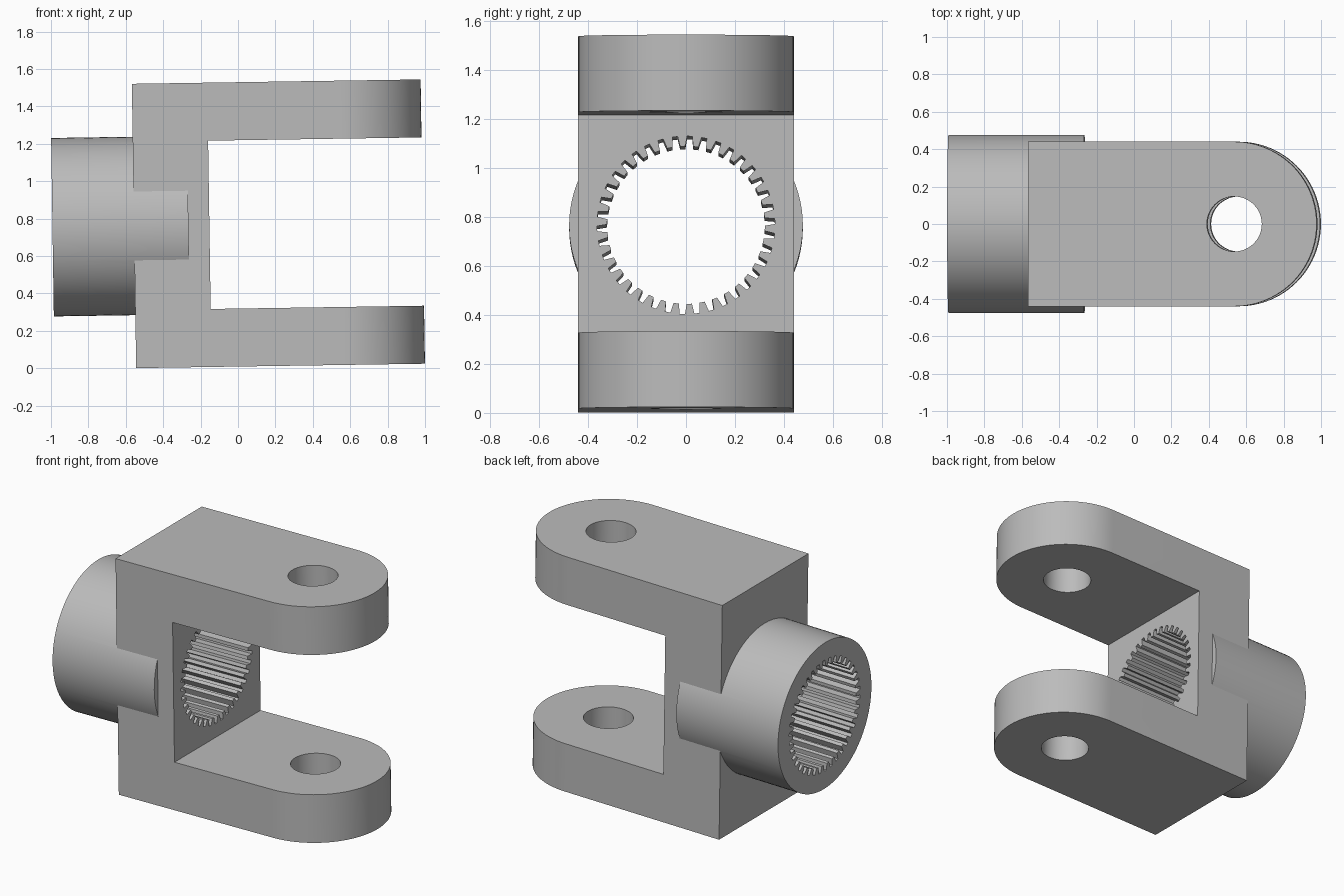
import bpy, bmesh, math
from mathutils import Vector, Matrix

cube = bpy.data.objects.get("Cube")
if cube:
    bpy.data.objects.remove(cube, do_unlink=True)

steel = bpy.data.materials.new("plain grey steel")
steel.use_nodes = True
GREY = (0.5, 0.5, 0.5, 1)
steel.diffuse_color = GREY
steel.node_tree.nodes["Principled BSDF"].inputs["Base Color"].default_value = GREY


def prism(name, points, along, start, end):
    """Extrude a 2D outline along x (outline in y, z) or z (outline in x, y)."""
    place = (lambda p, t: (t, *p)) if along == "x" else (lambda p, t: (*p, t))
    bm = bmesh.new()
    face = bm.faces.new([bm.verts.new(place(p, start)) for p in points])
    solid = bmesh.ops.extrude_face_region(bm, geom=[face])
    moved = [v for v in solid["geom"] if isinstance(v, bmesh.types.BMVert)]
    bmesh.ops.translate(bm, verts=moved, vec=Vector(place((0, 0), end - start)))
    bmesh.ops.recalc_face_normals(bm, faces=bm.faces)
    mesh = bpy.data.meshes.new(name)
    bm.to_mesh(mesh)
    bm.free()
    mesh.materials.append(steel)
    obj = bpy.data.objects.new(name, mesh)
    bpy.context.collection.objects.link(obj)
    return obj


def arc(radius, a0, a1, steps, cx=0.0):
    return [(cx + radius * math.cos(a0 + (a1 - a0) * i / steps),
             radius * math.sin(a0 + (a1 - a0) * i / steps)) for i in range(steps + 1)]


def circle(radius, steps, cx=0.0):
    return arc(radius, 0, math.tau, steps, cx)[:-1]


def combine(target, tool, operation):
    mod = target.modifiers.new(operation.lower(), "BOOLEAN")
    mod.operation, mod.solver, mod.object = operation, "EXACT", tool
    bpy.ops.object.select_all(action="DESELECT")
    target.select_set(True)
    bpy.context.view_layer.objects.active = target
    bpy.ops.object.modifier_apply(modifier=mod.name)
    bpy.data.objects.remove(tool, do_unlink=True)


# Yoke block with rounded fork ends, centred on the bore axis
HALF_W, HALF_H, BACK, PIN_X = 0.44, 0.76, -0.556, 0.548
outline = [(BACK, -HALF_W)] + arc(HALF_W, -math.pi / 2, math.pi / 2, 48, PIN_X) + [(BACK, HALF_W)]
yoke = prism("splined_yoke", outline, "z", -HALF_H, HALF_H)

# Gap between the two fork arms
gap = prism("gap_cutter", [(-0.153, -1), (2, -1), (2, 1), (-0.153, 1)], "z", -0.45, 0.45)
combine(yoke, gap, "DIFFERENCE")

# Round hub that bulges through the sides of the block
hub = prism("hub", circle(0.477, 96), "x", -0.992, -0.265)
combine(yoke, hub, "UNION")

# Toothed bore through hub and block
TEETH, TIP_R, ROOT_R = 38, 0.322, 0.363
pitch = math.tau / TEETH
spline = []
for i in range(TEETH):
    middle = math.pi / 2 - pitch / 4 + i * pitch
    for r, offset in ((TIP_R, -0.3), (ROOT_R, -0.18), (ROOT_R, 0.18), (TIP_R, 0.3)):
        a = middle + offset * pitch
        spline.append((r * math.cos(a), r * math.sin(a)))
bore = prism("bore_cutter", spline, "x", -1.2, 0.1)
combine(yoke, bore, "DIFFERENCE")

# Pin holes through both arms
pin = prism("pin_cutter", circle(0.147, 48, PIN_X), "z", -1, 1)
combine(yoke, pin, "DIFFERENCE")

# Slight tilt, then lift on to the ground
yoke.data.transform(Matrix.Translation((0, 0, 0.769)) @ Matrix.Rotation(-0.0152, 4, "Y"))
bpy.ops.object.select_all(action="DESELECT")
yoke.select_set(True)
bpy.context.view_layer.objects.active = yoke
bpy.ops.object.shade_smooth_by_angle(angle=math.radians(20))
